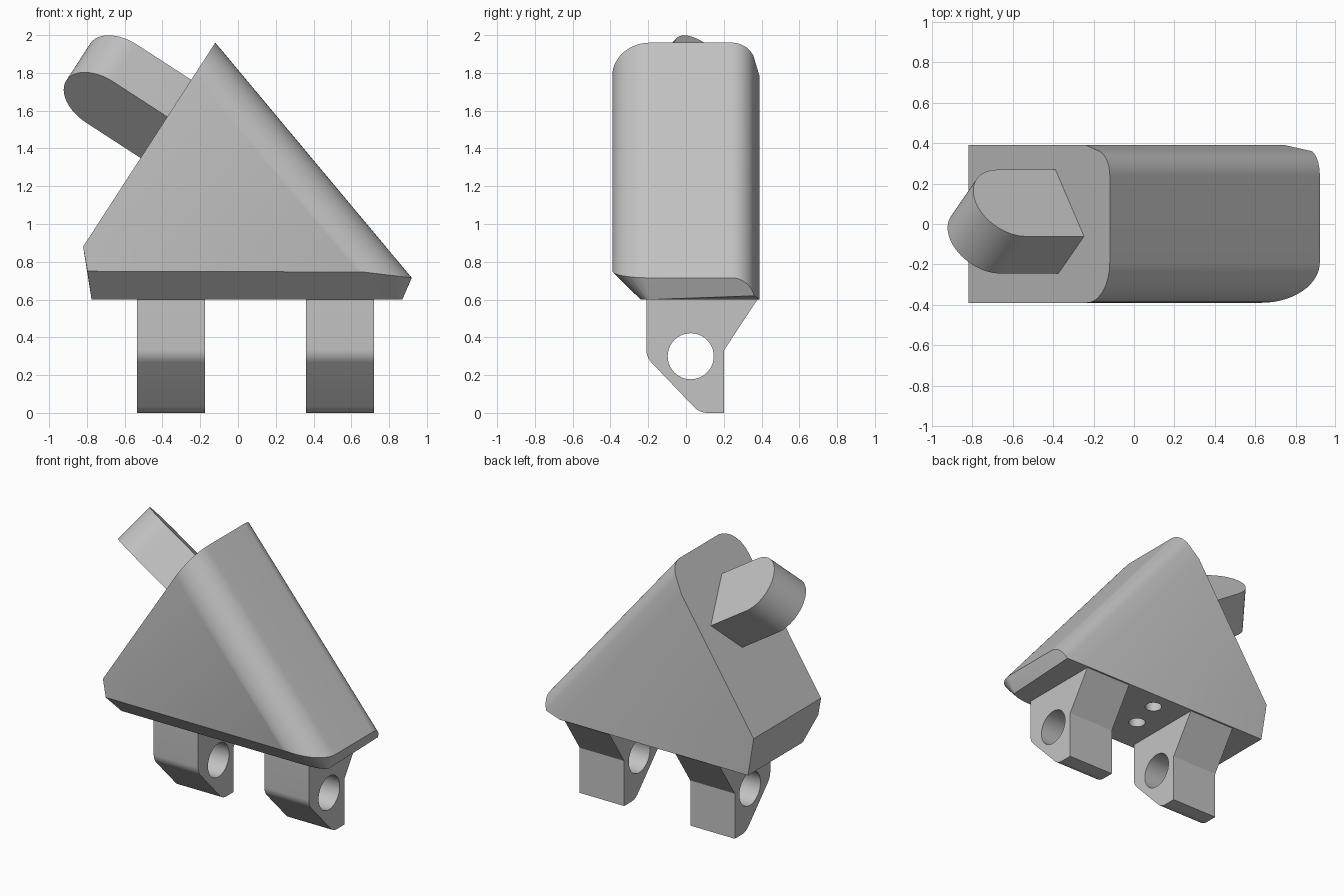
import bpy, bmesh, math
from mathutils import Matrix, Vector

if "Cube" in bpy.data.objects:
    bpy.data.objects.remove(bpy.data.objects["Cube"])

grey = bpy.data.materials.new("light grey")
grey.use_nodes = True
grey.diffuse_color = (0.55, 0.55, 0.55, 1)
grey.node_tree.nodes["Principled BSDF"].inputs["Base Color"].default_value = (0.55, 0.55, 0.55, 1)


def arc(cx, cy, r, start, end, n=14):
    angles = [math.radians(start + (end - start) * i / n) for i in range(n + 1)]
    return [(cx + r * math.cos(a), cy + r * math.sin(a)) for a in angles]


def frame(x, y, z, origin):
    m = Matrix((x, y, z)).transposed().to_4x4()
    m.translation = origin
    return m


def finish(name, bm):
    bmesh.ops.recalc_face_normals(bm, faces=bm.faces)
    mesh = bpy.data.meshes.new(name)
    bm.to_mesh(mesh)
    bm.free()
    obj = bpy.data.objects.new(name, mesh)
    bpy.context.collection.objects.link(obj)
    mesh.materials.append(grey)
    return obj


def prism(name, outline, matrix, half):
    """Extrude a flat outline both ways along the local z of the matrix."""
    bm = bmesh.new()
    base = bm.faces.new([bm.verts.new((x, y, -half)) for x, y in outline])
    new = bmesh.ops.extrude_face_region(bm, geom=[base])["geom"]
    bmesh.ops.translate(bm, vec=(0, 0, 2 * half),
                        verts=[v for v in new if isinstance(v, bmesh.types.BMVert)])
    bm.transform(matrix)
    return finish(name, bm)


def drill(obj, matrix, centre, radius, half):
    """Cut a round hole along the local z of the matrix."""
    cutter = prism("cutter", arc(*centre, radius, 0, 360, 40)[:-1], matrix, half)
    cutter.hide_render = True
    mod = obj.modifiers.new("hole", 'BOOLEAN')
    mod.operation = 'DIFFERENCE'
    mod.solver = 'EXACT'
    mod.object = cutter
    select(obj)
    bpy.ops.object.modifier_apply(modifier=mod.name)
    bpy.data.objects.remove(cutter)


def select(obj):
    bpy.ops.object.select_all(action='DESELECT')
    obj.select_set(True)
    bpy.context.view_layer.objects.active = obj


def smooth(obj):
    select(obj)
    bpy.ops.object.shade_smooth_by_angle(angle=math.radians(25))


# Wedge body: rounded section swept down the slope, clipped at both ends
apex = Vector((-0.12, 0, 1.96))
down = Vector((-0.544, 0, -0.839)).normalized()
across = Vector((0, 1, 0))
inward = down.cross(across)
front_round = [(y, -d) for y, d in arc(-0.19, -0.2, 0.2, 180, 90)]
back_round = [(y, -d) for y, d in arc(0.24, -0.125, 0.125, 90, 15)] + [(0.39, 0.205)]
points = []
for y, drop in front_round + back_round:
    points.append(apex + down * (drop / 0.956) + across * y)
    if y < 0:
        z = 0.715 + 0.175 * drop
    else:
        z = max(0.6, 0.715 - 1.0245 * drop)
    points.append(Vector((0.92 + (0.715 - z) * 0.839 - drop / 0.766, y, z)))
for y in (-0.39, 0.39):
    points.append(Vector((-0.82, y, 0.88)))
points += [Vector((-0.797, -0.39, 0.75)), Vector((-0.775, -0.24, 0.6)),
           Vector((-0.775, 0.39, 0.6))]
# Underside outline corner
for x, y in arc(0, 0, 1, -90, 0, 8):
    points.append(Vector((0.70 + 0.17 * x, -0.19 + 0.05 * y, 0.6)))

bm = bmesh.new()
for p in points:
    p.y = max(-0.39, min(0.39, p.y))
    bm.verts.new(p)
bmesh.ops.remove_doubles(bm, verts=bm.verts, dist=0.001)
hull = bmesh.ops.convex_hull(bm, input=bm.verts)
loose = [v for v in bm.verts if not v.link_faces]
bmesh.ops.delete(bm, geom=loose, context='VERTS')
bmesh.ops.dissolve_limit(bm, angle_limit=math.radians(1), verts=bm.verts, edges=bm.edges)
body = finish("wedge_body", bm)

# Bolt holes in the sloped end and underside
end_frame = frame(down, across, inward, apex)
for centre in ((0.285, -0.185), (0.685, 0.25)):
    drill(body, end_frame, centre, 0.06, 0.25)
under_frame = Matrix.Translation((0, 0, 0.6))
for centre in ((0.0, 0.03), (0.05, 0.26)):
    drill(body, under_frame, centre, 0.055, 0.25)
smooth(body)

# Twisted lug on the sloped end
wide = (down * 0.619 + across * 0.786).normalized()
outward = -inward
lug_frame = frame(wide, outward, wide.cross(outward),
                  apex + down * 0.481 + across * 0.012)
end_lug = prism("end_lug", [(-0.21, -0.02)] + [(0.21, -0.02)]
                + arc(0, 0.343, 0.21, 0, 180, 32), lug_frame, 0.1485)
drill(end_lug, lug_frame, (0, 0.343), 0.15, 0.4)
smooth(end_lug)

# Pair of hanging lugs below
foot = ([(0.385, 0.61), (-0.21, 0.61)] + arc(-0.11, 0.335, 0.1, 180, 222, 6)
        + arc(0.115, 0.1, 0.1, 222, 270, 8) + [(0.2, 0), (0.2, 0.33)])
for name, x in (("right_hanging_lug", -0.355), ("left_hanging_lug", 0.54)):
    m = frame((0, 1, 0), (0, 0, 1), (1, 0, 0), (x, 0, 0))
    lug = prism(name, foot, m, 0.18)
    drill(lug, m, (0.025, 0.3), 0.122, 0.4)
    smooth(lug)
